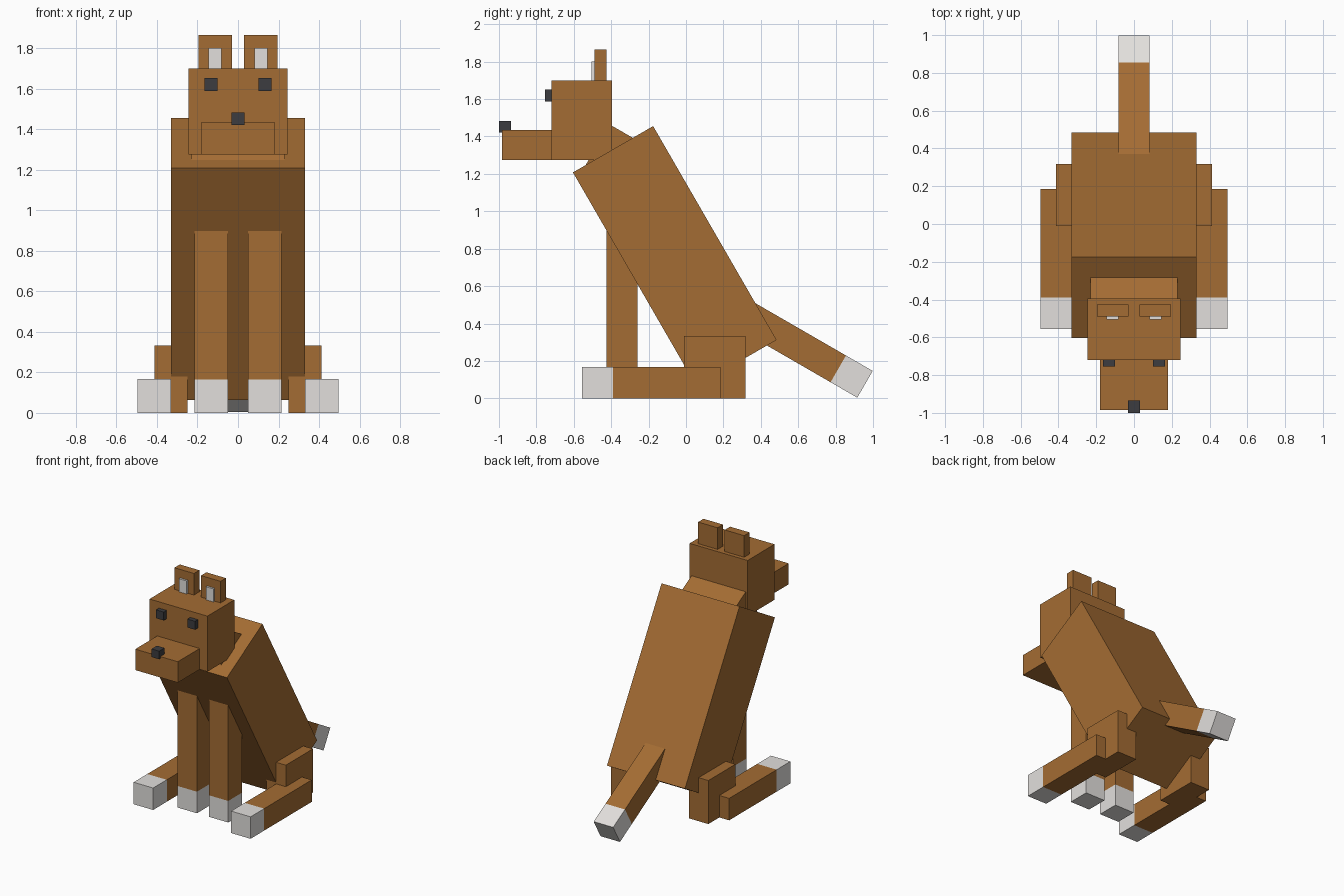
import bpy
from math import radians

if "Cube" in bpy.data.objects:
    bpy.data.objects.remove(bpy.data.objects["Cube"])


def material(name, rgb):
    m = bpy.data.materials.new(name)
    m.diffuse_color = (*rgb, 1)
    m.use_nodes = True
    m.node_tree.nodes["Principled BSDF"].inputs["Base Color"].default_value = m.diffuse_color
    return m


FUR = material("brown_fur", (0.37, 0.15, 0.033))
PALE = material("pale_fur", (0.76, 0.74, 0.72))
DARK = material("dark", (0.045, 0.045, 0.05))


def box(name, center, size, mat, tilt=0):
    """Box with a given centre and size, tilted about x by degrees."""
    bpy.ops.mesh.primitive_cube_add(size=1, location=center, rotation=(radians(tilt), 0, 0))
    ob = bpy.context.object
    ob.name = name
    ob.scale = size
    bpy.ops.object.transform_apply(location=False, rotation=False, scale=True)
    ob.data.materials.append(mat)
    return ob


def span(name, x, y, z, mat):
    """Upright box from its (min, max) ranges."""
    ranges = (x, y, z)
    return box(name, [(a + b) / 2 for a, b in ranges], [b - a for a, b in ranges], mat)


def pair(name, x, y, z, mat):
    """The same box on both sides of x = 0."""
    span(name + "_left", x, y, z, mat)
    span(name + "_right", (-x[1], -x[0]), y, z, mat)


# Leaning torso and neck
box("torso", (0, -0.06, 0.76), (0.66, 0.495, 1.32), FUR, 30)
box("neck", (0, -0.35, 1.24), (0.46, 0.33, 0.33 * 1.37 / 1.37), FUR, -30)

# Head
span("head", (-0.245, 0.245), (-0.72, -0.395), (1.275, 1.70), FUR)
span("snout", (-0.18, 0.18), (-0.985, -0.72), (1.275, 1.435), FUR)
span("nose", (-0.032, 0.032), (-1.0, -0.935), (1.42, 1.482), DARK)
pair("eye", (0.1, 0.165), (-0.755, -0.69), (1.588, 1.652), DARK)
pair("ear", (0.03, 0.195), (-0.49, -0.425), (1.70, 1.865), FUR)
pair("inner_ear", (0.082, 0.146), (-0.506, -0.49), (1.70, 1.80), PALE)

# Front legs
pair("front_leg", (0.05, 0.215), (-0.425, -0.26), (0.165, 0.95), FUR)
pair("front_paw", (0.05, 0.215), (-0.425, -0.26), (0, 0.165), PALE)

# Folded hind legs
pair("thigh", (0.248, 0.412), (-0.01, 0.318), (0, 0.333), FUR)
pair("hind_foot", (0.33, 0.495), (-0.39, 0.185), (0, 0.168), FUR)
pair("hind_paw", (0.33, 0.495), (-0.555, -0.39), (0, 0.168), PALE)

# Tail, measured back along its axis from the tip
END_Y, END_Z = 0.957, 0.075
for name, start, end, mat in (("tail", 0.165, 0.825, FUR), ("tail_tip", 0, 0.165, PALE)):
    mid = (start + end) / 2
    box(name, (0, END_Y - 0.866 * mid, END_Z + 0.5 * mid), (0.165, end - start, 0.165), mat, -30)
